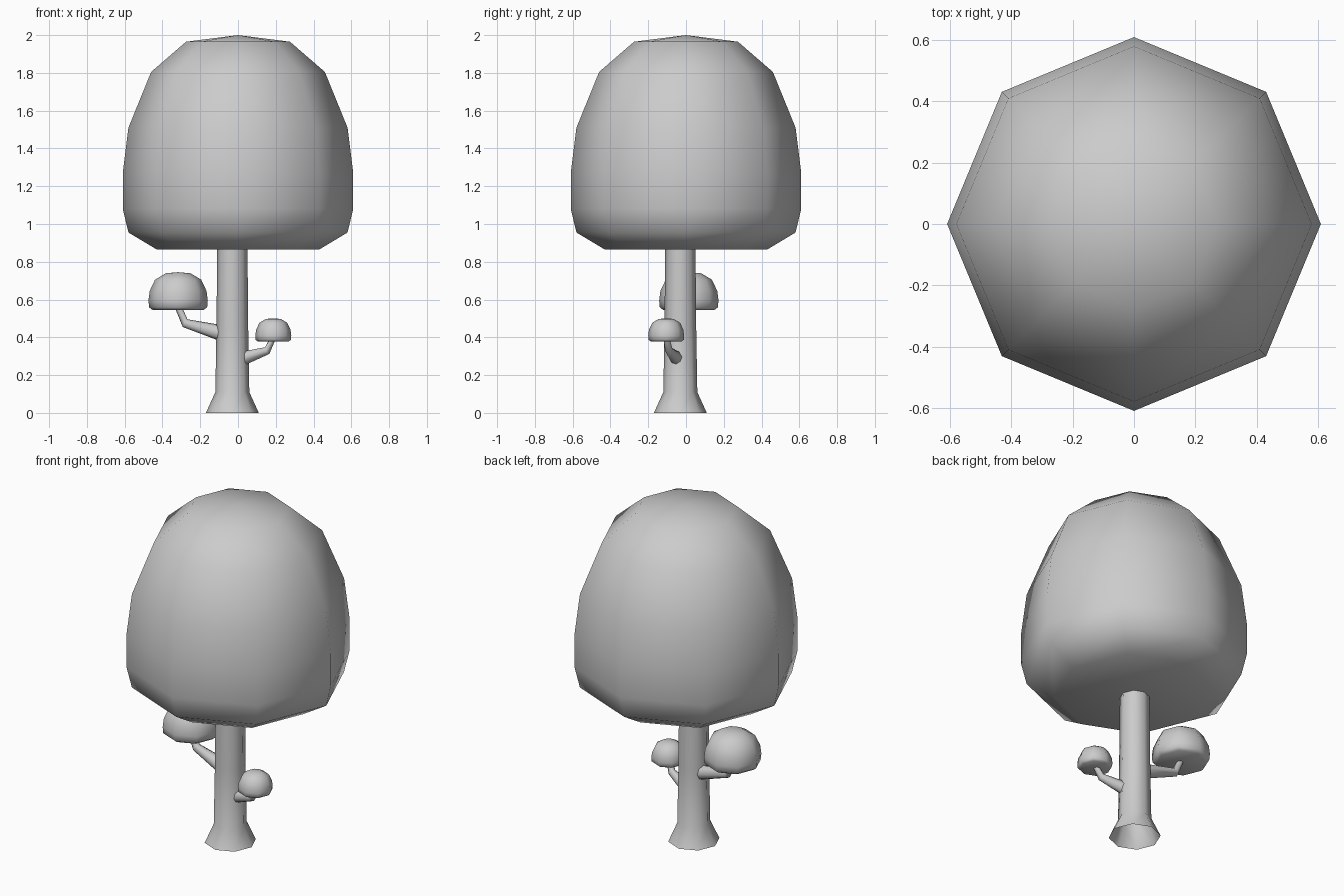
import bpy, bmesh
from math import cos, sin, tau
from mathutils import Vector

if "Cube" in bpy.data.objects:
    bpy.data.objects.remove(bpy.data.objects["Cube"], do_unlink=True)

SIDES = 8
grey = bpy.data.materials.new("plain grey")
grey.use_nodes = True
grey.diffuse_color = (0.6, 0.6, 0.6, 1)
grey.node_tree.nodes["Principled BSDF"].inputs["Base Color"].default_value = (0.6, 0.6, 0.6, 1)


def skin(name, rings, bottom=None, top=None):
    """Join rings of points into a smooth shell, with optional end points."""
    bm = bmesh.new()
    loops = [[bm.verts.new(p) for p in ring] for ring in rings]
    for a, b in zip(loops, loops[1:]):
        for i in range(SIDES):
            j = (i + 1) % SIDES
            bm.faces.new((a[i], a[j], b[j], b[i]))
    for tip, loop in ((bottom, loops[0]), (top, loops[-1])):
        if tip is not None:
            v = bm.verts.new(tip)
            for i in range(SIDES):
                bm.faces.new((v, loop[i], loop[(i + 1) % SIDES]))
    bmesh.ops.recalc_face_normals(bm, faces=bm.faces)
    mesh = bpy.data.meshes.new(name)
    bm.to_mesh(mesh)
    bm.free()
    mesh.materials.append(grey)
    mesh.shade_smooth()
    obj = bpy.data.objects.new(name, mesh)
    bpy.context.collection.objects.link(obj)
    return obj


def lathe(name, x, y, profile, top=None, closed=False):
    """Turn (radius, height) pairs about an upright axis."""
    rings = [[(x + r * cos(tau * i / SIDES), y + r * sin(tau * i / SIDES), z)
              for i in range(SIDES)] for r, z in profile]
    return skin(name, rings, (x, y, profile[0][1]) if closed else None,
                (x, y, top) if top else None)


def branch(name, path, radii):
    """Tapered bent tube along a path."""
    pts = [Vector(p) for p in path]
    rings = []
    for k, (p, r) in enumerate(zip(pts, radii)):
        d = (pts[min(k + 1, len(pts) - 1)] - pts[max(k - 1, 0)]).normalized()
        u = d.cross(Vector((0, 1, 0))).normalized()
        v = d.cross(u)
        rings.append([p + r * (u * cos(tau * i / SIDES) + v * sin(tau * i / SIDES))
                      for i in range(SIDES)])
    return skin(name, rings)


def puff(name, x, y, z, radius, height):
    """Small dome of leaves with a flat underside."""
    shape = ((0.86, 0), (0.98, 0.07), (1, 0.25), (0.96, 0.5), (0.78, 0.8), (0.42, 0.97))
    return lathe(name, x, y, [(radius * r, z + height * h) for r, h in shape],
                 z + height, True)


# Main crown
lathe("crown", 0, 0, [(0.43, 0.865), (0.58, 0.955), (0.61, 1.08), (0.61, 1.27),
                      (0.58, 1.51), (0.46, 1.805), (0.275, 1.965)], 2.0, True)

# Trunk with flared open foot
lathe("trunk", -0.03, -0.03, [(0.14, 0), (0.09, 0.11), (0.084, 0.45), (0.08, 0.9)])

# Right side branch and leaves
branch("right_branch", [(-0.06, -0.02, 0.415), (-0.28, 0.01, 0.475), (-0.32, 0.015, 0.57)],
       (0.045, 0.024, 0.018))
puff("right_leaves", -0.317, 0.015, 0.545, 0.157, 0.2)

# Left side branch and leaves
branch("left_branch", [(0, -0.04, 0.28), (0.155, -0.09, 0.33), (0.187, -0.105, 0.4)],
       (0.04, 0.021, 0.015))
puff("left_leaves", 0.187, -0.105, 0.378, 0.095, 0.123)
